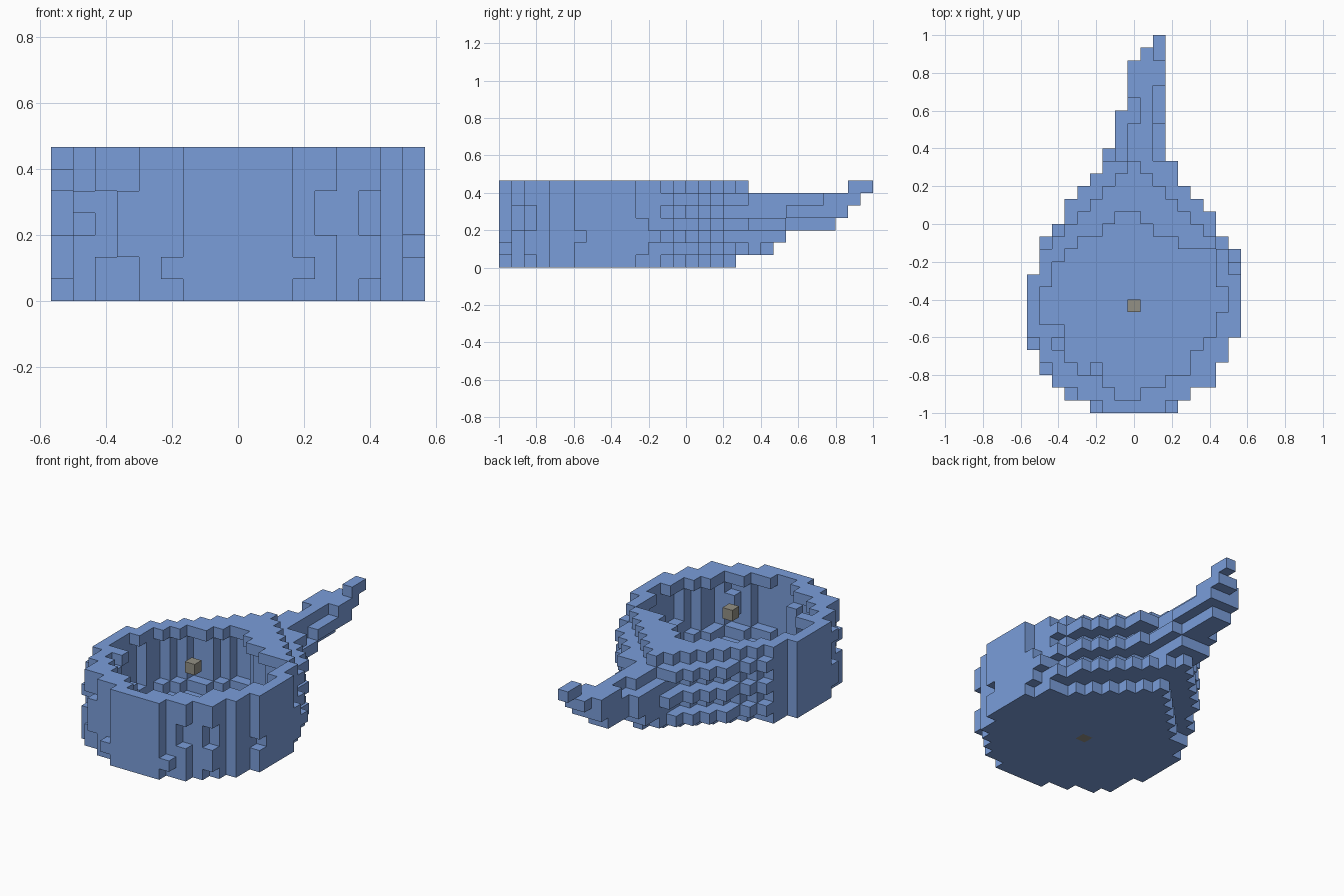
import bpy
import bmesh
from mathutils import Vector

cube = bpy.data.objects.get("Cube")
if cube:
    bpy.data.objects.remove(cube, do_unlink=True)

UNIT = 1 / 15


def material(name, rgb):
    mat = bpy.data.materials.new(name)
    mat.use_nodes = True
    mat.diffuse_color = (*rgb, 1)
    mat.node_tree.nodes["Principled BSDF"].inputs["Base Color"].default_value = (*rgb, 1)
    return mat


def spread(runs):
    """Expand (value, repeat) pairs into one value per row."""
    return [value for value, repeat in runs for _ in range(repeat)]


def block_object(name, cells, mat, neighbours=()):
    """Skin a set of unit blocks, leaving out the faces between neighbours."""
    bm = bmesh.new()
    corners = {}
    solid = set(cells) | set(neighbours)

    def corner(point):
        key = tuple(round(c * 2) for c in point)
        if key not in corners:
            x, y, z = point
            corners[key] = bm.verts.new(((x - 8) * UNIT, (y - 14.5) * UNIT, (z + 0.5) * UNIT))
        return corners[key]

    for cell in sorted(cells):
        for axis in range(3):
            for sign in (-1, 1):
                normal = Vector((0, 0, 0))
                normal[axis] = sign
                if tuple(int(c) for c in Vector(cell) + normal) in solid:
                    continue
                side = Vector((0, 0, 0))
                side[(axis + 1) % 3] = 0.5
                up = normal.cross(side)
                mid = Vector(cell) + normal / 2
                bm.faces.new([corner(mid + p) for p in
                              (-side - up, side - up, side + up, up - side)])
    mesh = bpy.data.meshes.new(name)
    bm.to_mesh(mesh)
    bm.free()
    mesh.materials.append(mat)
    obj = bpy.data.objects.new(name, mesh)
    bpy.context.collection.objects.link(obj)


blue = material("glazed blue", (0.195, 0.34, 0.7))
brown = material("grey brown", (0.29, 0.28, 0.235))

# Outline of the vessel, row by row from front to back
left = spread([(5, 1), (3, 1), (2, 1), (1, 2), (0, 6), (1, 3), (2, 1), (3, 2), (4, 1),
               (5, 1), (6, 2), (7, 3), (8, 4), (9, 1), (10, 1)])
right = spread([(12, 1), (13, 1), (15, 2), (16, 2), (17, 7), (16, 1), (15, 2), (14, 1),
                (13, 1), (12, 2), (11, 10)])
# Cavity outline, starting at the second row
hollow_left = [7, 6, 4, 3, 3, 3, 1, 1, 1, 2, 2, 3, 4, 6, 7]
hollow_right = [9, 11, 13, 13, 14, 15, 15, 16, 16, 15, 15, 15, 12, 10, 9]
cavity = {(x, y) for y, (lo, hi) in enumerate(zip(hollow_left, hollow_right), 1)
          for x in range(lo, hi)}
# Last row reached by each layer, from the foot to the rim
reach = [18, 21, 22, 26, 27, 28, 19]

# Solid form, layer by layer
solid = set()
for z, end in enumerate(reach):
    for y in range(end + 1):
        lo, hi = left[y], right[y]
        # Pointed back of the foot, keel and rim
        if z in (0, 1, 6) and y > 12:
            lo, hi = max(lo, y - end + 8), min(hi, end + 9 - y)
        # Shoulders step in on every other layer
        elif z in (2, 4) and y > 12:
            lo, hi = max(lo, min(y - 11, 7)), min(hi, max(28 - y, 10))
        # Narrow ridge along the top of the spout
        if y >= 20:
            if z == 5:
                lo = max(lo, 9 if y in (23, 24) else 8)
                hi = 11 if y > 25 else 10
            elif z == 4 and y >= 23:
                hi = 11
            elif z == 3 and y >= 23:
                hi = 10
        solid |= {(x, y, z) for x in range(lo, hi)}

# Notches in the wall: column, row, layers that stay solid
for x, y, keep in [(5, 0, [1]), (11, 0, [1]), (3, 1, [2, 3, 4]), (12, 1, [0, 1, 2, 5, 6]),
                   (14, 2, [1, 2, 5, 6]), (2, 2, [0, 1, 5, 6]), (1, 3, [0, 1, 2, 4]),
                   (0, 5, [1, 2, 5]), (16, 6, [0, 1, 3, 4, 5, 6]), (16, 11, [1, 2, 3]),
                   (16, 12, [2])]:
    solid -= {(x, y, z) for z in range(7) if z not in keep}

# Hollow out the bowl; the middle layers are undercut by one block
carved = set()
for x, y, z in solid:
    around = [(x - 1, y), (x + 1, y), (x, y - 1), (x, y + 1)]
    undercut = (2 <= z <= 5 and any(p in cavity for p in around)
                and all((*p, z) in solid for p in around))
    if z > 0 and ((x, y) in cavity or undercut):
        carved.add((x, y, z))
solid -= carved

# Ledges just below the rim
solid |= {(5, 3, z) for z in range(1, 6)} | {(2, 5, 5)}
solid -= {(2, 5, 6)}

# Turned-up lip of the spout
lip = {(10, 28, 6), (10, 29, 6)}

# Marker blocks in the middle: one in the foot, one level with the rim
foot_mark = {(8, 8, 0)}
solid -= foot_mark
spout = {cell for cell in solid if cell[1] >= 20}
body = solid - spout

block_object("vessel_body", body, blue, spout | foot_mark)
block_object("spout", spout, blue, body | lip)
block_object("spout_lip", lip, blue, spout)
block_object("foot_marker", foot_mark, brown, body)
block_object("floating_marker", {(8, 8, 6)}, brown)
